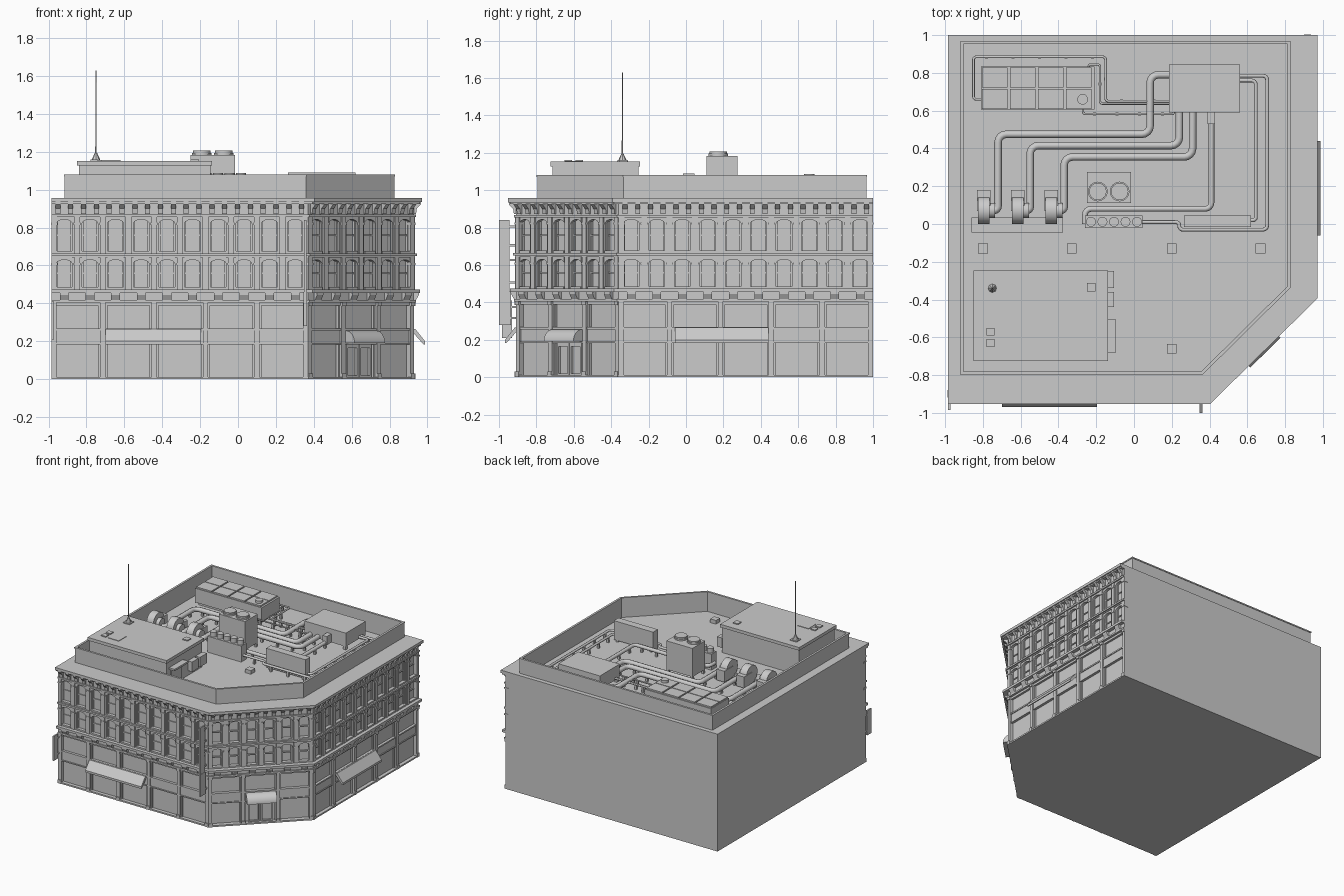
import bpy, bmesh, math
from mathutils import Vector, Matrix

if "Cube" in bpy.data.objects:
    bpy.data.objects.remove(bpy.data.objects["Cube"])

def finish(name, bm, smooth=False):
    bmesh.ops.recalc_face_normals(bm, faces=bm.faces)
    me = bpy.data.meshes.new(name)
    bm.to_mesh(me); bm.free()
    ob = bpy.data.objects.new(name, me)
    bpy.context.collection.objects.link(ob)
    if smooth:
        bpy.ops.object.select_all(action='DESELECT')
        ob.select_set(True)
        bpy.context.view_layer.objects.active = ob
        bpy.ops.object.shade_smooth_by_angle(angle=math.radians(35))
    return ob

def prism(bm, pts, vec, M=Matrix()):
    a = [bm.verts.new(M @ Vector(p)) for p in pts]
    b = [bm.verts.new(M @ (Vector(p) + Vector(vec))) for p in pts]
    n = len(a)
    bm.faces.new(a); bm.faces.new(b[::-1])
    for i in range(n):
        bm.faces.new((a[i], b[i], b[(i+1) % n], a[(i+1) % n]))

def box(bm, x0, x1, y0, y1, z0, z1, M=Matrix()):
    prism(bm, [(x0, y0, z0), (x1, y0, z0), (x1, y1, z0), (x0, y1, z0)], (0, 0, z1-z0), M)

def boxes(name, *dims):
    bm = bmesh.new()
    for d in dims: box(bm, *d)
    return finish(name, bm)

def cyl(bm, c, r, h, axis='Z', r2=None, seg=24):
    rot = Matrix.Rotation(math.pi/2, 4, 'Y') if axis == 'X' else Matrix()
    bmesh.ops.create_cone(bm, cap_ends=True, segments=seg, radius1=r, radius2=r if r2 is None else r2,
                          depth=h, matrix=Matrix.Translation(c) @ rot)

def ring(bm, outer, inner, z0, z1):
    v = [[bm.verts.new((p[0], p[1], z)) for p in poly] for poly, z in
         ((outer, z0), (outer, z1), (inner, z1), (inner, z0))]
    for k in range(4):
        for i in range(5):
            j = (i+1) % 5
            bm.faces.new((v[k][i], v[k][j], v[(k+1) % 4][j], v[(k+1) % 4][i]))

def outline(o):  # footprint pushed outwards on the three street sides
    return [(-.985, 1), (.93+o, 1), (.93+o, -.36-.8*o), (.37+.8*o, -.91-o), (-.985, -.91-o)]

# main block with flat roof
bm = bmesh.new()
prism(bm, [(x, y, 0) for x, y in outline(-.025)], (0, 0, .92))
finish("building_core", bm)

# parapet
par_out = [(-.915, .965), (.825, .965), (.825, -.335), (.36, -.795), (-.915, -.795)]
par_in = [(-.902, .952), (.812, .952), (.812, -.33), (.355, -.782), (-.902, -.782)]
lip = [(-.919, .969), (.829, .969), (.829, -.337), (.362, -.799), (-.919, -.799)]
bm = bmesh.new()
ring(bm, par_out, par_in, .90, 1.07)
ring(bm, lip, par_in, 1.07, 1.08)
finish("parapet", bm)

# horizontal bands and cornices
bm = bmesh.new()
for z0, z1, o in ((.855, .868, .01), (.868, .925, .0), (.925, .935, .03), (.935, .957, .042)):
    ring(bm, outline(o), par_in if z0 > .93 else outline(-.04), z0, z1)
finish("roof_cornice", bm)
bm = bmesh.new()
for z0, z1, o in ((.405, .418, .01), (.418, .455, 0), (.455, .474, .03), (.642, .65, .004), (.65, .664, .014), (0, .012, .004)):
    ring(bm, outline(o), outline(-.04), z0, z1)
finish("floor_bands", bm)

# street facades in local axes: u along, v outward, z up
def frame(o, d):
    d = Vector(d).normalized()
    return Matrix(((d.x, d.y, 0, o[0]), (d.y, -d.x, 0, o[1]), (0, 0, 1, 0), (0, 0, 0, 1)))

facades = {"front": (frame((-.985, -.91), (1, 0)), 1.355, 5),
           "corner": (frame((.37, -.91), (.56, .55)), .785, 3),
           "right": (frame((.93, -.36), (0, 1)), 1.36, 5)}
for name, (M, L, bays) in facades.items():
    # shopfront pilasters, transom beams and frames
    bm = bmesh.new()
    bw = L / bays
    for i in range(bays + 1):
        c = min(max(i*bw, .014), L-.014)
        box(bm, c-.014, c+.014, -.03, 0, 0, .41, M)
        box(bm, c-.014, c+.014, -.03, .007, 0, .03, M)
        box(bm, c-.014, c+.014, -.03, .007, .385, .41, M)
    box(bm, 0, L, -.03, -.01, .19, .26, M)
    box(bm, 0, L, -.03, -.004, .183, .192, M)
    box(bm, 0, L, -.03, -.004, .256, .267, M)
    box(bm, 0, L, -.03, -.008, .388, .41, M)
    for i in range(bays):
        a, b = i*bw+.014, (i+1)*bw-.014
        for u in (a, b-.01):
            box(bm, u, u+.01, -.03, -.014, 0, .39, M)
    finish(name + "_shopfront", bm)
    # upper storeys with arched windows
    bm = bmesh.new()
    n = bays*2
    w = L / n
    for z0, z1 in ((.474, .642), (.664, .855)):
        for i in range(n):
            a, b = i*w+.026, (i+1)*w-.026
            box(bm, i*w, a, -.03, -.004, z0, z1, M)
            box(bm, b, (i+1)*w, -.03, -.004, z0, z1, M)
            arc = [((a+b)/2 + (b-a)/2*math.cos(t*math.pi/8), -.03, z1-.034+.022*math.sin(t*math.pi/8)) for t in range(9)]
            prism(bm, [(a, -.03, z1), (b, -.03, z1)] + arc, (0, .028, 0), M)
            box(bm, a, b, -.03, .002, z0, z0+.012, M)
            box(bm, a, b, -.03, -.018, (z0+z1)/2-.004, (z0+z1)/2+.004, M)
            for u in (a, b-.008):
                box(bm, u, u+.008, -.03, -.016, z0, z1-.02, M)
        for i in range(n+1):
            c = min(max(i*w, .015), L-.015)
            box(bm, c-.015, c+.015, -.03, .004, z0, z1, M)
            box(bm, c-.018, c+.018, -.03, .008, z1-.04, z1-.028, M)
    finish(name + "_window_wall", bm)
    # cornice brackets
    bm = bmesh.new()
    for i in range(2*n):
        c = (i+.5)*w/2
        prism(bm, [(c-.013, -.01, .872), (c-.013, .01, .872), (c-.013, .014, .9), (c-.013, .036, .922),
                   (c-.013, .036, .936), (c-.013, -.01, .936)], (.026, 0, 0), M)
    for i in range(n):
        c = (i+.5)*w
        prism(bm, [(c-.023, -.01, .418), (c-.023, .01, .418), (c-.023, .025, .445),
                   (c-.023, .025, .457), (c-.023, -.01, .457)], (.046, 0, 0), M)
    finish(name + "_brackets", bm)

# awnings
for nm, key, u0, u1 in (("front_awning", "front", .285, .79), ("right_awning", "right", .30, .80)):
    bm = bmesh.new()
    prism(bm, [(u0, -.01, .265), (u0, .006, .265), (u0, .058, .2), (u0, .058, .183), (u0, .05, .183), (u0, -.01, .25)],
          (u1-u0, 0, 0), facades[key][0])
    finish(nm, bm)
bm = bmesh.new()
arc = [(.28, .065*math.sin(t*math.pi/16), .19+.066*math.cos(t*math.pi/16)) for t in range(9)]
prism(bm, [(.28, -.01, .19), (.28, -.01, .256)] + arc, (.225, 0, 0), facades["corner"][0])
finish("corner_barrel_awning", bm, True)

# entrance double door
bm = bmesh.new()
for u in (.30, .395):
    for d in ((u, u+.09, 0, .02), (u, u+.09, .165, .185), (u, u+.012, 0, .185), (u+.078, u+.09, 0, .185)):
        box(bm, d[0], d[1], -.03, -.015, d[2], d[3], facades["corner"][0])
finish("entrance_door", bm)

# projecting blade signs
boxes("tall_blade_sign", (.349, .361, -1, -.945, .46, .84), (.347, .363, -1, -.935, .28, .46),
      *[(.352, .358, -.95, -.9, z, z+.012) for z in (.31, .5, .62, .70, .80)])
boxes("small_blade_sign", (-.984, -.972, -.985, -.93, .21, .41),
      *[(-.981, -.975, -.94, -.9, z, z+.01) for z in (.24, .37)])

# roof penthouse
boxes("penthouse", (-.84, -.145, -.715, -.255, .92, 1.13))
boxes("penthouse_roof", (-.85, -.137, -.725, -.245, 1.127, 1.152))
boxes("penthouse_hatches", (-.25, -.205, -.358, -.312, 1.15, 1.16), (-.78, -.738, -.59, -.55, 1.15, 1.16),
      (-.78, -.738, -.65, -.61, 1.15, 1.16), (-.72, -.62, -.65, -.55, 1.15, 1.156), (-.78, -.72, -.37, -.31, 1.15, 1.158))
boxes("penthouse_door_canopy", (-.15, -.095, -.68, -.505, 1.06, 1.075), (-.15, -.138, -.66, -.53, .92, 1.06))
boxes("penthouse_wall_units", (-.15, -.105, -.44, -.36, .96, 1.04), (-.15, -.105, -.34, -.25, .96, 1.04))

# antenna mast
bm = bmesh.new()
cyl(bm, (-.75, -.34, 1.175), .024, .04, r2=.006, seg=8)
cyl(bm, (-.75, -.34, 1.39), .004, .48, r2=.002, seg=8)
finish("antenna", bm)

# cooling unit with two fans
boxes("cooling_unit", (-.25, -.015, .11, .275, .95, 1.183), *[(x, x+.02, y, y+.02, .92, .95)
      for x in (-.25, -.035) for y in (.11, .255)])
bm = bmesh.new()
for x in (-.192, -.076):
    cyl(bm, (x, .172, 1.188), .052, .014)
    cyl(bm, (x, .172, 1.196), .046, .02)
finish("cooling_fans", bm, True)

# row of five tanks on a plinth
boxes("tank_plinth", (-.26, .045, -.022, .045, .92, 1.05))
bm = bmesh.new()
for i in range(5):
    cyl(bm, (-.228 + .061*i, .012, 1.065), .026, .045, seg=16)
finish("tanks", bm, True)

# slim condenser, air handler and long container
boxes("slim_condenser", (.265, .62, -.015, .045, .935, 1.09), (.28, .3, -.01, .04, .92, .935), (.585, .605, -.01, .04, .92, .935))
boxes("air_handler", (.185, .56, .59, .845, .95, 1.06), *[(x, x+.025, y, y+.025, .92, .95)
      for x in (.19, .36, .53) for y in (.595, .815)])
boxes("chiller_unit", (-.81, -.21, .605, .835, .94, 1.055), (-.79, -.23, .62, .82, .92, .94))
boxes("chiller_panels", *[(-.805+.148*i, -.669+.148*i, .61+.112*j, .716+.112*j, 1.05, 1.066)
      for i in range(4) for j in range(2)])
bm = bmesh.new()
cyl(bm, (-.272, .66, 1.073), .028, .025)
finish("chiller_vent", bm, True)

# three blower fans
boxes("blower_base", (-.86, -.375, -.045, .035, .92, .95))
bm = bmesh.new()
for x in (-.795, -.615, -.438):
    cyl(bm, (x, .072, 1.0), .072, .06, 'X')
    cyl(bm, (x+.03, .072, .99), .04, .06, 'X', seg=16)
finish("blower_housings", bm, True)
boxes("blower_outlets", *[(x-.035, x+.035, .07, .18, .93, 1.02) for x in (-.795, -.615, -.438)])

# roof vents
boxes("roof_vents", *[(x-.026, x+.026, y-.026, y+.026, .92, .95) for x, y in
      ((-.8, -.13), (-.33, -.13), (.2, -.13), (.67, -.13), (.2, -.66))])

# ducts and pipes with rounded bends
supports = bmesh.new()
def pipe(name, pts, r, z=.965):
    P = [Vector((x, y, z)) for x, y in pts]
    path = [P[0]]
    for a, b, c in zip(P, P[1:], P[2:]):
        d1, d2 = (a-b).normalized(), (c-b).normalized()
        k = min(r*2.2, (a-b).length*.45, (c-b).length*.45)
        path += [b+d1*k*(1-math.sin(t)) + d2*k*(1-math.cos(t)) for t in [i*math.pi/8 for i in range(5)]]
    path.append(P[-1])
    cu = bpy.data.curves.new(name, 'CURVE')
    cu.dimensions = '3D'
    cu.bevel_depth, cu.bevel_resolution, cu.use_fill_caps = r, 2, True
    s = cu.splines.new('POLY')
    s.points.add(len(path)-1)
    for q, p in zip(s.points, path): q.co = (*p, 1)
    bpy.context.collection.objects.link(bpy.data.objects.new(name, cu))
    for a, b in zip(P, P[1:]):  # feet
        n = int((b-a).length / .12)
        for i in range(n):
            c = a.lerp(b, (i+.5)/n)
            box(supports, c.x-.008, c.x+.008, c.y-.008, c.y+.008, .92, z-r*.5)

pipe("duct_a", [(-.77, .072), (-.72, .072), (-.72, .475), (.085, .475), (.085, .79), (.19, .79)], .02)
pipe("duct_b", [(-.59, .072), (-.55, .072), (-.55, .415), (.24, .415), (.24, .6)], .02)
pipe("duct_c", [(-.41, .072), (-.37, .072), (-.37, .355), (.31, .355), (.31, .6)], .02)
pipe("duct_d", [(.41, .6), (.41, .08), (-.26, .08), (-.26, .0)], .015)
pipe("pipe_e", [(.55, .785), (.705, .785), (.705, -.03), (.24, -.03), (.24, .01), (.04, .01)], .01)
pipe("pipe_f", [(.55, .76), (.645, .76), (.645, .02), (.61, .02)], .01)
pipe("pipe_g", [(-.8, .66), (-.85, .66), (-.85, .885), (-.15, .885), (-.15, .65), (.19, .65)], .007)
pipe("pipe_h", [(-.24, .82), (-.24, .845), (-.18, .845), (-.18, .637), (.19, .637)], .006)
pipe("pipe_i", [(-.27, .61), (-.27, .582), (.21, .582), (.21, .6)], .006)
finish("pipe_supports", supports)
boxes("air_handler_outlet", (.39, .43, .53, .59, .95, 1.02))
